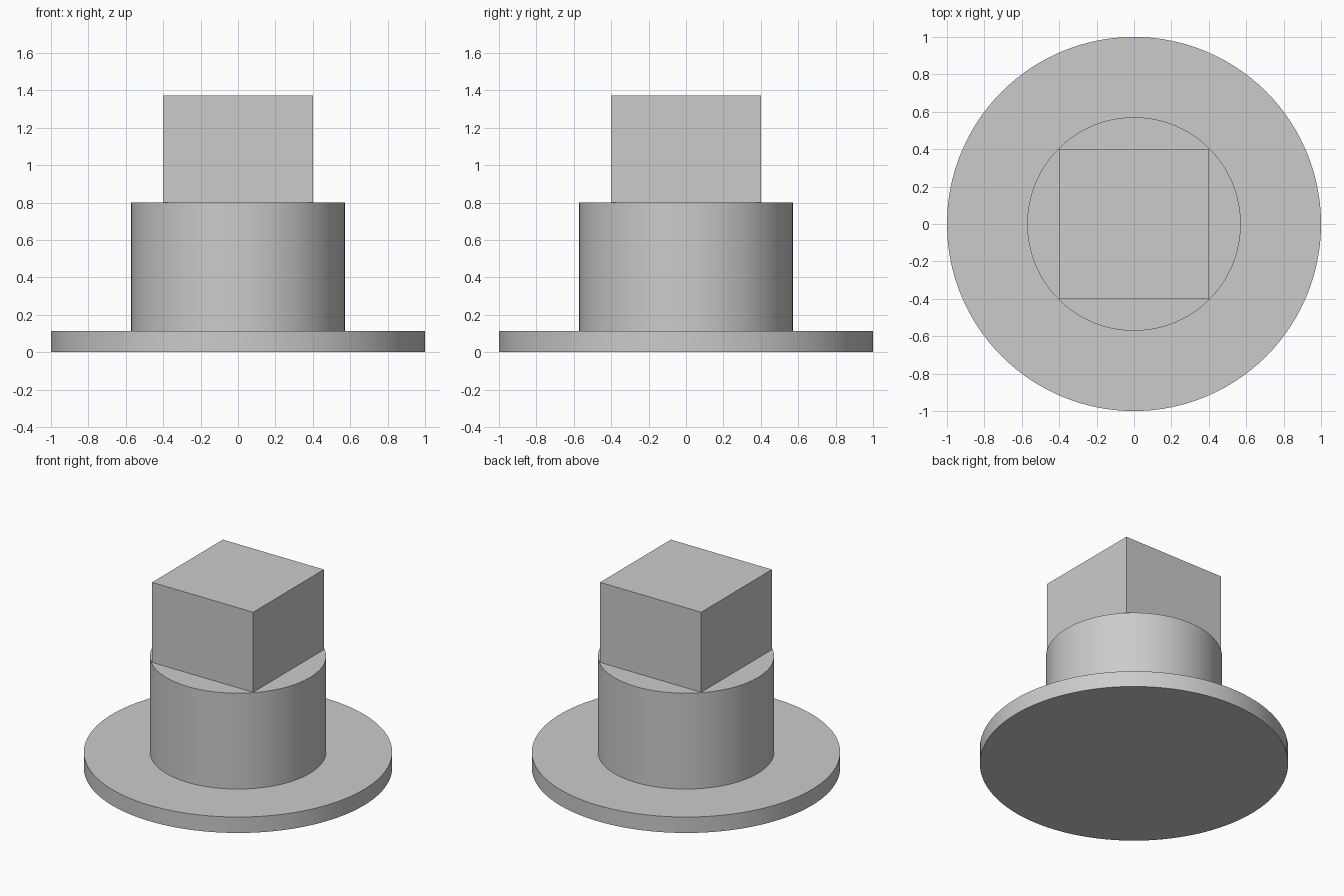
import bpy
import bmesh
from math import radians
from mathutils import Matrix

cube = bpy.data.objects.get("Cube")
if cube:
    bpy.data.objects.remove(cube, do_unlink=True)

grey = bpy.data.materials.new("plain grey")
grey.use_nodes = True
colour = (0.6, 0.6, 0.6, 1)
grey.diffuse_color = colour
grey.node_tree.nodes["Principled BSDF"].inputs["Base Color"].default_value = colour

# Main dimensions
FLANGE_RADIUS, HUB_RADIUS, SQUARE_WIDTH = 1.0, 0.571, 0.8
FLANGE_TOP, HUB_TOP, SQUARE_TOP = 0.114, 0.8, 1.373


def add_part(name, bm):
    mesh = bpy.data.meshes.new(name)
    bm.to_mesh(mesh)
    bm.free()
    mesh.materials.append(grey)
    part = bpy.data.objects.new(name, mesh)
    bpy.context.collection.objects.link(part)
    return part


def add_disc(name, radius, bottom, top):
    bm = bmesh.new()
    bmesh.ops.create_cone(bm, cap_ends=True, segments=128, radius1=radius,
                          radius2=radius, depth=top - bottom,
                          matrix=Matrix.Translation((0, 0, (bottom + top) / 2)))
    part = add_part(name, bm)
    bpy.ops.object.select_all(action="DESELECT")
    part.select_set(True)
    bpy.context.view_layer.objects.active = part
    bpy.ops.object.shade_smooth_by_angle(angle=radians(30))


def add_block(name, width, bottom, top):
    bm = bmesh.new()
    place = Matrix.Translation((0, 0, (bottom + top) / 2))
    size = Matrix.Diagonal((width, width, top - bottom, 1))
    bmesh.ops.create_cube(bm, size=1, matrix=place @ size)
    add_part(name, bm)


# Wide base flange, round hub and square drive head
add_disc("base_flange", FLANGE_RADIUS, 0, FLANGE_TOP)
add_disc("round_hub", HUB_RADIUS, FLANGE_TOP, HUB_TOP)
add_block("square_head", SQUARE_WIDTH, HUB_TOP, SQUARE_TOP)
